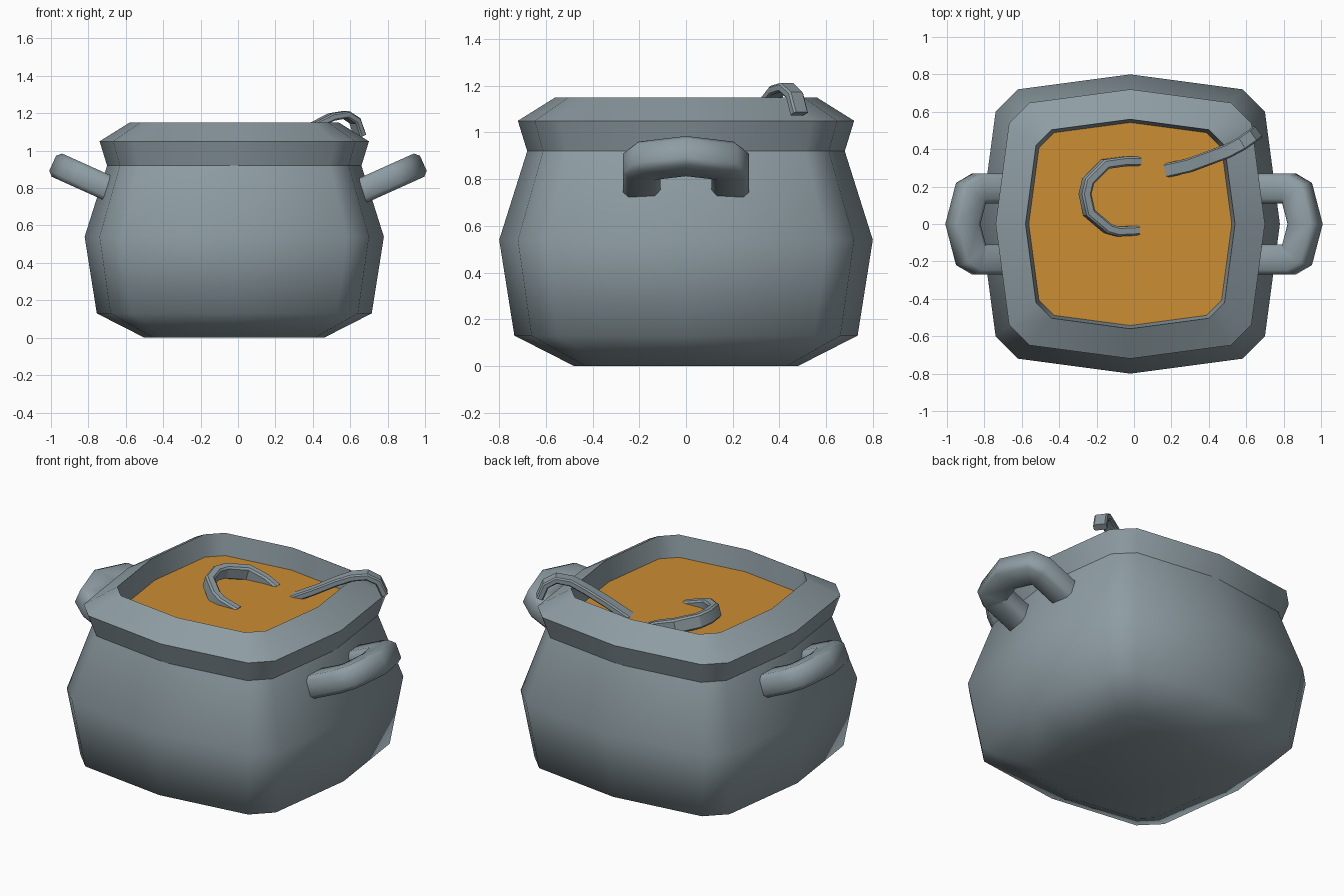
import bpy, bmesh, math
from mathutils import Vector

if "Cube" in bpy.data.objects:
    bpy.data.objects.remove(bpy.data.objects["Cube"])


def material(name, rgb):
    m = bpy.data.materials.new(name)
    m.diffuse_color = (*rgb, 1)
    m.use_nodes = True
    m.node_tree.nodes["Principled BSDF"].inputs["Base Color"].default_value = m.diffuse_color
    return m


IRON = material("grey_iron", (0.27, 0.335, 0.365))
SOUP = material("orange_soup", (0.60, 0.27, 0.033))
CX = -0.02  # pot centre

# Twelve-sided rounded square, half width 1 at side middles
QUARTER = [(1, 0), (0.90, 0.75), (0.75, 0.90)]
OUTLINE = []
for q in range(4):
    for x, y in QUARTER:
        for _ in range(q):
            x, y = -y, x
        OUTLINE.append((x, y))


def finish(bm, name, mat, angle=None):
    bmesh.ops.recalc_face_normals(bm, faces=bm.faces)
    mesh = bpy.data.meshes.new(name)
    for f in bm.faces:
        f.smooth = angle is not None
    if angle:
        for e in bm.edges:
            if len(e.link_faces) == 2 and e.calc_face_angle(0) > math.radians(angle):
                e.smooth = False
    bm.to_mesh(mesh)
    bm.free()
    mesh.materials.append(mat)
    ob = bpy.data.objects.new(name, mesh)
    bpy.context.collection.objects.link(ob)
    return ob


def bridge(bm, rings):
    for a, b in zip(rings, rings[1:]):
        n = len(a)
        for i in range(n):
            bm.faces.new((a[i], a[(i + 1) % n], b[(i + 1) % n], b[i]))


def pot_ring(bm, r, z):
    return [bm.verts.new((CX + x * r, y * r, z)) for x, y in OUTLINE]


def sweep(name, path, up, half_w, half_t, bevel, angle, taper=1.0):
    """Sweep a chamfered box section along a path with mitred corners."""
    bm = bmesh.new()
    pts = [Vector(p) for p in path]
    up = Vector(up).normalized()
    w, t, b = half_w, half_t, bevel
    sec = [(w, t - b), (w - b, t), (b - w, t), (-w, t - b),
           (-w, b - t), (b - w, -t), (w - b, -t), (w, b - t)]
    rings = []
    for i, p in enumerate(pts):
        d0 = (p - pts[max(i - 1, 0)]).normalized()
        d1 = (pts[min(i + 1, len(pts) - 1)] - p).normalized()
        tan = (d0 + d1).normalized()
        side = up.cross(tan).normalized()
        top = tan.cross(side).normalized()
        ref = d0 if d0.length else d1
        dside = up.cross(ref).normalized()
        k = 1 / max(0.6, side.dot(dside))
        s = taper if i in (0, len(pts) - 1) else 1
        rings.append([bm.verts.new(p + side * a * k * s + top * c * s) for a, c in sec])
    bridge(bm, rings)
    bm.faces.new(rings[0])
    bm.faces.new(rings[-1])
    return finish(bm, name, IRON, angle)


# Pot body with flared rim and inner lip
bm = bmesh.new()
profile = [(0.48, 0), (0.735, 0.13), (0.80, 0.54), (0.68, 0.92),
           (0.72, 1.05), (0.56, 1.15), (0.54, 1.0)]
rings = [pot_ring(bm, r, z) for r, z in profile]
bridge(bm, rings)
bm.faces.new(rings[0])
for ring in rings[3:6]:  # crisp rim lines
    for i in range(12):
        bm.edges.get((ring[i], ring[(i + 1) % 12])).smooth = False
finish(bm, "pot", IRON, 70)

# Soup surface
bm = bmesh.new()
bm.faces.new(pot_ring(bm, 0.5435, 1.02))
soup = finish(bm, "soup", SOUP)
if soup.data.polygons[0].normal.z < 0:
    soup.data.flip_normals()

# Side handles, tilted upwards and bent outwards
half = [(0.64, 0.19), (0.83, 0.19), (0.872, 0.165)]
plan = half + [(0.915, 0)] + [(x, -y) for x, y in reversed(half)]
for sx, name in ((1, "right_handle"), (-1, "left_handle")):
    path = [(sx * x, y, 0.775 + 0.45 * (x - 0.64)) for x, y in plan]
    sweep(name, path, (-0.41 * sx, 0, 0.91), 0.08, 0.068, 0.024, 50)

# Curled strand rising out of the soup
curl = [(0.02, 0.335, 0.985), (-0.05, 0.335, 1.02), (-0.155, 0.32, 1.055),
        (-0.245, 0.23, 1.075), (-0.262, 0.16, 1.08), (-0.24, 0.06, 1.07),
        (-0.14, -0.025, 1.04), (-0.09, -0.04, 1.02), (0.02, -0.035, 0.985)]
sweep("curl", curl, (0.3, 0, 1), 0.026, 0.042, 0.010, 30)

# Strand hanging over the rim
hook = [(0.17, 0.285, 1.0), (0.30, 0.315, 1.07), (0.42, 0.36, 1.14),
        (0.50, 0.39, 1.18), (0.575, 0.43, 1.193), (0.625, 0.465, 1.16),
        (0.652, 0.485, 1.08)]
sweep("hook", hook, (0, 0, 1), 0.038, 0.02, 0.008, 30)
